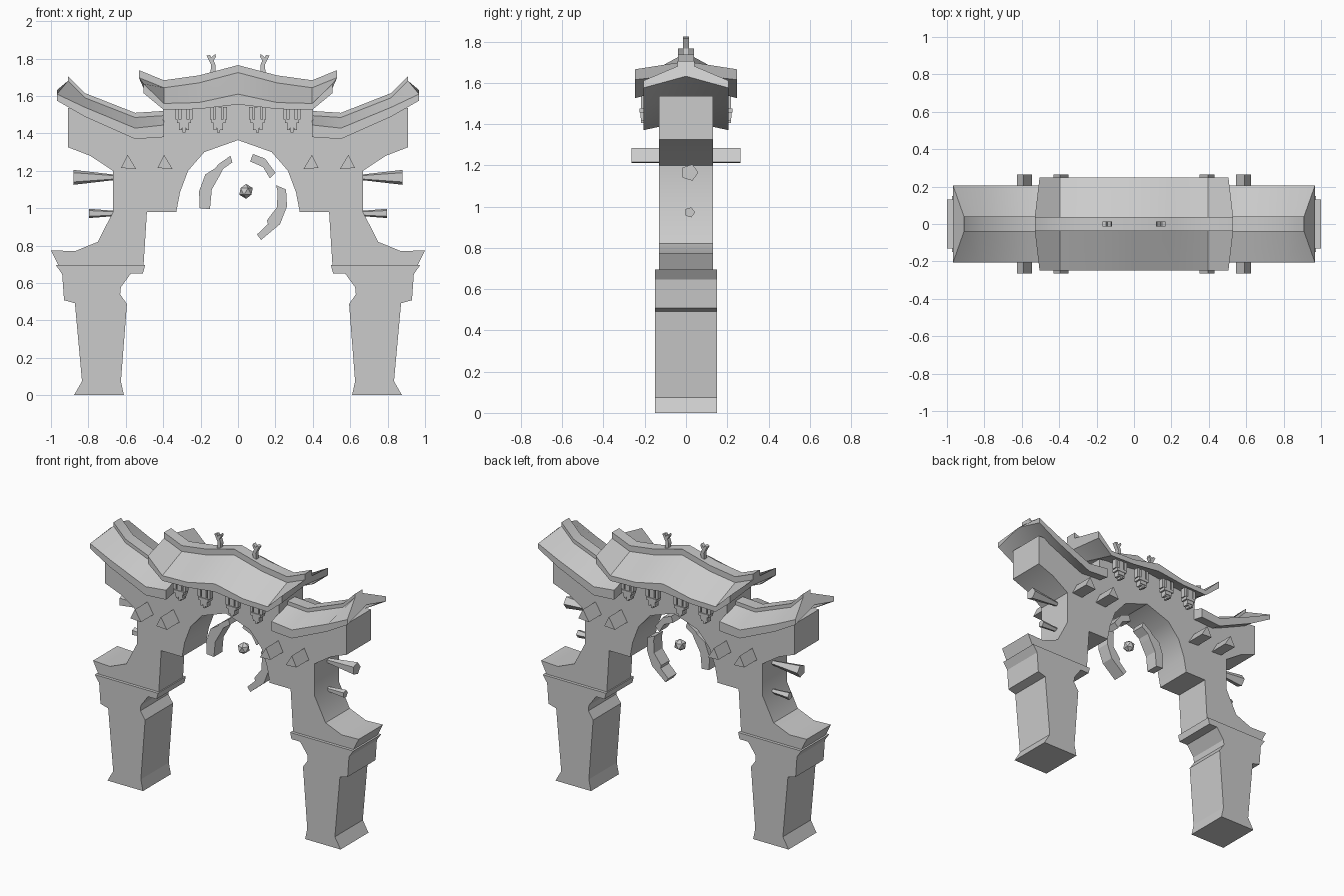
import bpy, bmesh, math
from mathutils import Matrix

cube = bpy.data.objects.get("Cube")
if cube:
    bpy.data.objects.remove(cube, do_unlink=True)

stone = bpy.data.materials.new("grey_stone")
stone.use_nodes = True
stone.diffuse_color = (0.6, 0.6, 0.6, 1)
stone.node_tree.nodes["Principled BSDF"].inputs["Base Color"].default_value = (0.6, 0.6, 0.6, 1)


def finish(name, bm, smooth=True):
    bmesh.ops.recalc_face_normals(bm, faces=bm.faces)
    mesh = bpy.data.meshes.new(name)
    bm.to_mesh(mesh)
    bm.free()
    mesh.materials.append(stone)
    obj = bpy.data.objects.new(name, mesh)
    bpy.context.collection.objects.link(obj)
    if smooth:
        bpy.ops.object.select_all(action='DESELECT')
        bpy.context.view_layer.objects.active = obj
        obj.select_set(True)
        bpy.ops.object.shade_smooth_by_angle(angle=math.radians(35))
    return obj


def mirror_x(obj):
    obj.modifiers.new("mirror", 'MIRROR').use_axis[0] = True


def bridge(bm, rings):
    """Skin closed rings of points and cap both ends."""
    loops = [[bm.verts.new(p) for p in ring] for ring in rings]
    n = len(loops[0])
    for a, b in zip(loops, loops[1:]):
        for i in range(n):
            bm.faces.new((a[i], a[(i + 1) % n], b[(i + 1) % n], b[i]))
    bm.faces.new(loops[0])
    bm.faces.new(loops[-1])


def prism(name, outline, y0, y1, smooth=False):
    """Front outline in x, z pushed through the depth."""
    bm = bmesh.new()
    bridge(bm, [[(x, y, z) for x, z in outline] for y in (y0, y1)])
    return finish(name, bm, smooth)


def roof(name, stations, depth, ridge, cap):
    """Stations: eave x, ridge x, eave bottom, eave top, ridge top."""
    rings = []
    for ex, rx, low, eave, top in stations:
        base = top - cap
        half = [(ex, depth, low), (ex, depth, eave), (rx, ridge, base), (rx, ridge, top)]
        ring = [(x, -y, z) for x, y, z in half] + half[::-1]
        ring.append((ex, 0, low + (base - eave) * 0.8))
        rings.append(ring)
    bm = bmesh.new()
    bridge(bm, rings)
    return finish(name, bm)


# Arched wall with shoulders
half = [(0.18, 1.3), (0.267, 1.2), (0.31, 1.085), (0.33, 0.98), (0.487, 0.98),
        (0.505, 0.695), (0.96, 0.695), (1, 0.775), (0.872, 0.77), (0.75, 0.82),
        (0.668, 0.98), (0.668, 1.2), (0.79, 1.28), (0.909, 1.326), (0.909, 1.535),
        (0.82, 1.53), (0.55, 1.43), (0.4, 1.43), (0.4, 1.55)]
wall = [(0, 1.364)] + half + [(0, 1.6)] + [(-x, z) for x, z in reversed(half)]
prism("arch_wall", wall, -0.13, 0.13, True)

# Legs
leg = [(0.61, 0), (0.626, 0.075), (0.594, 0.487), (0.63, 0.54), (0.626, 0.578),
       (0.572, 0.652), (0.508, 0.652), (0.497, 0.695), (0.973, 0.695), (0.94, 0.647),
       (0.93, 0.508), (0.872, 0.492), (0.834, 0.075), (0.877, 0)]
mirror_x(prism("legs", leg, -0.15, 0.15))

# Centre roof with turned up ends
side = [(0.505, 0.53, 1.615, 1.665, 1.738), (0.396, 0.396, 1.525, 1.56, 1.684),
        (0.209, 0.209, 1.53, 1.565, 1.71)]
left = [(-a, -b, *rest) for a, b, *rest in side]
roof("centre_roof", left + [(0, 0, 1.555, 1.61, 1.765)] + side[::-1], 0.248, 0.038, 0.04)

# Lower roofs
mirror_x(roof("side_roofs", [(0.396, 0.396, 1.38, 1.445, 1.52), (0.55, 0.55, 1.37, 1.428, 1.51),
                             (0.82, 0.818, 1.49, 1.54, 1.615), (0.968, 0.909, 1.575, 1.61, 1.706)],
              0.207, 0.04, 0.025))

# Ridge figures
figure = [(0.122, 1.72), (0.148, 1.72), (0.143, 1.765), (0.168, 1.815), (0.15, 1.82),
          (0.143, 1.805), (0.122, 1.825), (0.118, 1.81), (0.13, 1.79), (0.12, 1.765)]
mirror_x(prism("ridge_figures", figure, -0.014, 0.014))

# Triangular beams through the wall
for i, x in enumerate((0.39, 0.585)):
    mirror_x(prism(f"beam_{i + 1}", [(x - 0.04, 1.21), (x + 0.04, 1.215), (x + 0.005, 1.285)],
                   -0.265, 0.265))

# Flared five-sided spikes on the outer sides
for name, z, tip, r in (("upper_spikes", 1.165, 0.88, 0.042), ("lower_spikes", 0.972, 0.796, 0.026)):
    bm = bmesh.new()
    bmesh.ops.create_cone(bm, cap_ends=True, segments=5, radius1=0.014, radius2=r,
                          depth=tip - 0.65,
                          matrix=Matrix.Translation(((tip + 0.65) / 2, 0.018, z))
                          @ Matrix.Rotation(math.pi / 2, 4, 'Y'))
    mirror_x(finish(name, bm, False))

# Hanging brackets under both centre eaves: width, bottom, top of each step
bm = bmesh.new()
steps = [(0.034, 1.455, 1.54, 0), (0.02, 1.475, 1.54, -0.036), (0.02, 1.475, 1.54, 0.036),
         (0.075, 1.455, 1.475, 0), (0.05, 1.43, 1.455, 0), (0.016, 1.405, 1.43, 0),
         (0.016, 1.418, 1.43, -0.018), (0.016, 1.418, 1.43, 0.018)]
for cx in (0.105, 0.289):
    for y in (-0.2, 0.2):
        for w, low, top, dx in steps:
            size = Matrix.Diagonal((w, 0.03 + w / 4, top - low, 1))
            bmesh.ops.create_cube(bm, size=1,
                                  matrix=Matrix.Translation((cx + dx, y, (low + top) / 2)) @ size)
mirror_x(finish("hanging_brackets", bm, False))

# Broken ring floating in the arch
prism("ring_left", [(-0.205, 1.0), (-0.208, 1.09), (-0.175, 1.18), (-0.12, 1.215), (-0.105, 1.235),
                    (-0.04, 1.28), (-0.03, 1.245), (-0.08, 1.21), (-0.095, 1.18),
                    (-0.14, 1.1), (-0.15, 0.995)], -0.045, 0.045)
prism("ring_top", [(0.08, 1.29), (0.145, 1.265), (0.2, 1.19), (0.17, 1.16), (0.134, 1.22),
                   (0.065, 1.25)], -0.045, 0.045)
prism("ring_right", [(0.203, 1.123), (0.257, 1.1), (0.262, 1.01), (0.225, 0.915), (0.123, 0.83),
                     (0.102, 0.86), (0.16, 0.915), (0.155, 0.935), (0.208, 1.005),
                     (0.212, 1.09)], -0.045, 0.045)

# Floating gem
bm = bmesh.new()
bmesh.ops.create_icosphere(bm, subdivisions=1, radius=0.04,
                           matrix=Matrix.Translation((0.043, 0, 1.09)))
finish("floating_gem", bm, False)
